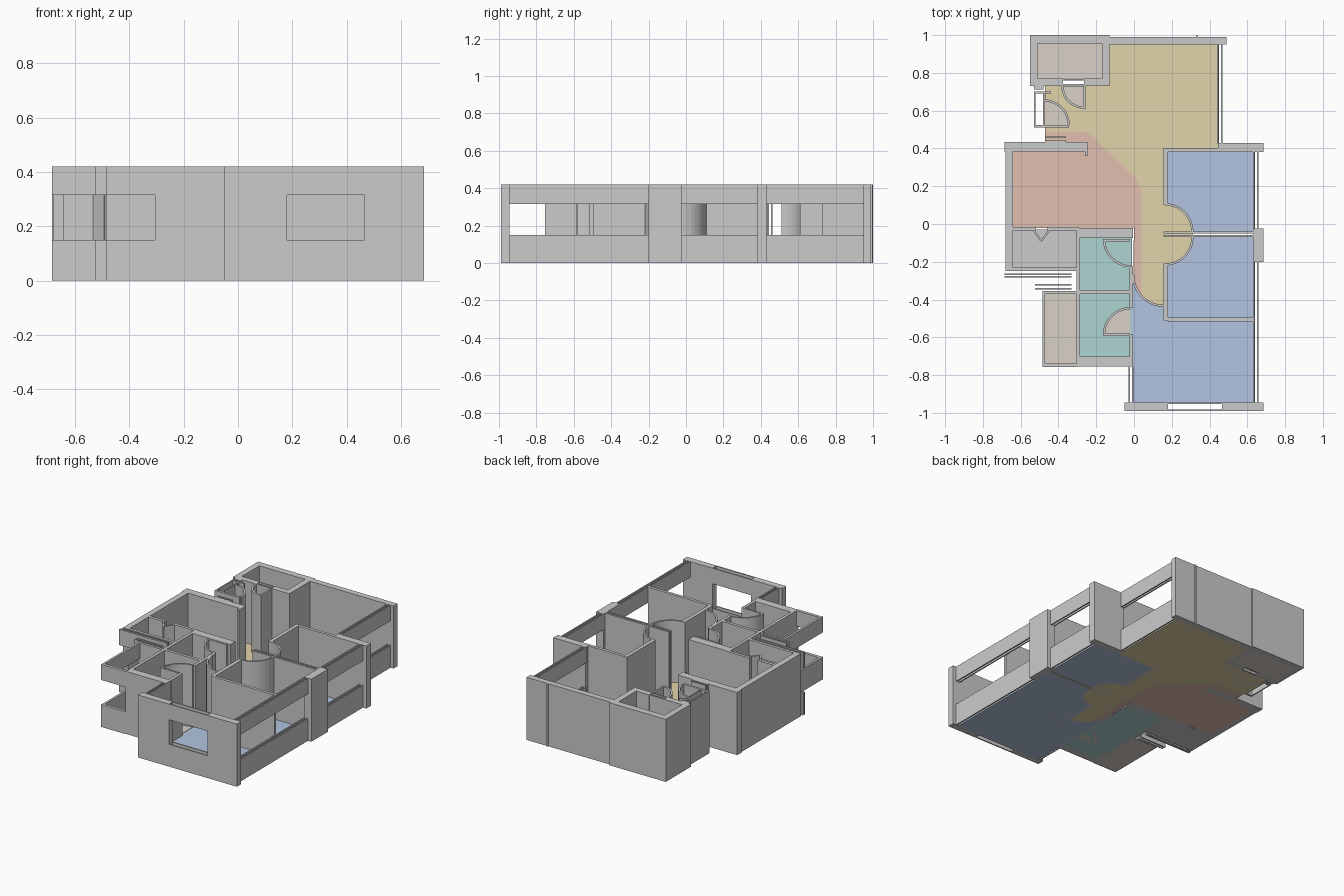
import bpy, bmesh, math
from mathutils import Vector

if "Cube" in bpy.data.objects:
    bpy.data.objects.remove(bpy.data.objects["Cube"])

H = 0.42                       # wall height
BANDS = [(0, 0.15), (0.315, H)]  # sill and lintel of a window wall


def prism(name, pts, z0, z1, mat=None):
    bm = bmesh.new()
    f = bm.faces.new([bm.verts.new((x, y, z0)) for x, y in pts])
    up = bmesh.ops.extrude_face_region(bm, geom=[f])["geom"]
    bmesh.ops.translate(bm, vec=(0, 0, z1 - z0),
                        verts=[v for v in up if isinstance(v, bmesh.types.BMVert)])
    bmesh.ops.recalc_face_normals(bm, faces=bm.faces[:])
    me = bpy.data.meshes.new(name)
    bm.to_mesh(me)
    bm.free()
    ob = bpy.data.objects.new(name, me)
    bpy.context.collection.objects.link(ob)
    if mat:
        me.materials.append(mat)
    return ob


def rect(x0, x1, y0, y1):
    return [(x0, y0), (x1, y0), (x1, y1), (x0, y1)]


def wall(name, x0, x1, y0, y1, z0=0, z1=H):
    return prism(name, rect(x0, x1, y0, y1), z0, z1)


def sheets(name, x0, x1, y0, y1, bands=BANDS, t=0.008):
    # pair of thin parallel panels along the longer direction
    for z0, z1 in bands:
        if x1 - x0 > y1 - y0:
            wall(name, x0, x1, y0, y0 + t, z0, z1)
            wall(name, x0, x1, y1 - t, y1, z0, z1)
        else:
            wall(name, x0, x0 + t, y0, y1, z0, z1)
            wall(name, x1 - t, x1, y0, y1, z0, z1)


def band(name, *r):
    for z0, z1 in BANDS:
        wall(name, *r, z0, z1)


def arc(cx, cy, r, a0, a1, n=10):
    return [(cx + r * math.cos(math.radians(a0 + (a1 - a0) * i / n)),
             cy + r * math.sin(math.radians(a0 + (a1 - a0) * i / n))) for i in range(n + 1)]


def arc_wall(name, cx, cy, r, a0, a1, t=0.012):
    prism(name, arc(cx, cy, r, a0, a1) + arc(cx, cy, r - t, a1, a0), 0, H)


def slant(name, a, b, t=0.01):
    a, b = Vector(a), Vector(b)
    d = (b - a).normalized() * t / 2
    n = Vector((-d.y, d.x))
    prism(name, [a - n, b - n, b + n, a + n], 0, H)


def material(name, *rgb):
    m = bpy.data.materials.new(name)
    m.diffuse_color = (*rgb, 1)
    m.use_nodes = True
    m.node_tree.nodes["Principled BSDF"].inputs["Base Color"].default_value = m.diffuse_color
    return m


tan = material("tan", 0.76, 0.66, 0.40)
red = material("red", 0.76, 0.52, 0.43)
blue = material("blue", 0.45, 0.56, 0.75)
teal = material("teal", 0.42, 0.66, 0.65)
taupe = material("taupe", 0.69, 0.64, 0.58)
stone = material("stone", 0.58, 0.58, 0.56)

# --- floors ---
diag = [(-0.47, 0.49), (-0.25, 0.49), (0.01, 0.24), (0.04, 0.18), (0.04, -0.385)]
up_arc = arc(0.165, -0.04, 0.145, 90, 0)
low_arc = arc(0.165, -0.07, 0.145, 0, -90)
hall_arc = arc(0.16, -0.27, 0.165, 270, 180)
near = [p for p in hall_arc if p[0] > 0.042]
far = [p for p in hall_arc if p[0] <= 0.042]
F = 0.004
prism("living_floor", [(-0.47, 0.73), (-0.13, 0.73), (-0.13, 0.95), (0.45, 0.95), (0.45, 0.39),
      (0.165, 0.39)] + up_arc + low_arc + near + diag[::-1], 0, F, tan)
prism("kitchen_floor", diag + far + [(0, -0.02), (-0.64, -0.02), (-0.64, 0.385),
      (-0.25, 0.385), (-0.25, 0.43), (-0.47, 0.43)], 0, F, red)
prism("bedroom_floor_back", [(0.165, 0.385)] + up_arc + [(0.64, -0.04), (0.64, 0.385)], 0, F, blue)
prism("bedroom_floor_middle", [(0.64, -0.5), (0.64, -0.07)] + low_arc + [(0.165, -0.5)], 0, F, blue)
prism("bedroom_floor_front", [(-0.01, -0.945), (0.64, -0.945), (0.64, -0.5), (0.16, -0.5)]
      + hall_arc + [(-0.01, -0.27)], 0, F, blue)
prism("bath_floor", rect(-0.285, -0.01, -0.705, -0.07), 0, F, teal)
prism("balcony_floor", rect(-0.645, -0.305, -0.235, -0.03), 0, F, stone)
prism("utility_floor", rect(-0.475, -0.3, -0.74, -0.365), 0, F, taupe)
prism("store_floor", rect(-0.51, -0.17, 0.77, 0.955), 0, F, taupe)
for n, cx, cy, r, a in [("entry", -0.475, 0.525, 0.13, 0), ("store", -0.265, 0.73, 0.115, 180),
                        ("bath", -0.02, -0.585, 0.135, 90)]:
    prism(n + "_door_floor", [(cx, cy)] + arc(cx, cy, r, a, a + 90), 0, F + 0.002, taupe)

# --- store room at the back left ---
wall("store_wall_back", -0.55, -0.13, 0.955, 1.0)
wall("store_wall_left", -0.55, -0.51, 0.73, 0.955)
wall("store_wall_right", -0.17, -0.13, 0.73, 0.955)
wall("store_wall_front", -0.51, -0.375, 0.73, 0.77)
wall("store_wall_front", -0.265, -0.17, 0.73, 0.77)
sheets("store_door", -0.375, -0.265, 0.732, 0.768, [(0, H)])

# --- outer walls, back to front on the right ---
wall("back_wall", -0.13, 0.445, 0.95, 0.99)
wall("back_wall_end", 0.445, 0.49, 0.95, 0.99)
wall("back_wall_tick", 0.328, 0.338, 0.99, 0.997)
sheets("living_window", 0.44, 0.468, 0.425, 0.95)
wall("living_bedroom_wall", 0.155, 0.45, 0.382, 0.403)
wall("step_wall", 0.445, 0.685, 0.382, 0.43)
for y0, y1 in [(-0.025, 0.382), (-0.945, -0.2)]:
    sheets("bedroom_window", 0.63, 0.66, y0, y1)
wall("right_column", 0.63, 0.685, -0.2, -0.025)
wall("front_wall", -0.05, 0.18, -0.99, -0.945)
wall("front_wall", 0.465, 0.685, -0.99, -0.945)
sheets("front_window", 0.18, 0.465, -0.99, -0.945)
sheets("side_window", -0.028, -0.003, -0.945, -0.755)

# --- kitchen and balcony on the left ---
wall("kitchen_wall_back", -0.685, -0.245, 0.385, 0.435)
wall("kitchen_wall_nib", -0.26, -0.245, 0.36, 0.385)
wall("kitchen_wall_left", -0.68, -0.64, -0.25, 0.385)
wall("kitchen_wall_front", -0.64, -0.52, -0.035, -0.015)
wall("kitchen_wall_front", -0.46, -0.29, -0.035, -0.015)
slant("folding_door", (-0.53, -0.035), (-0.49, -0.09))
slant("folding_door", (-0.45, -0.035), (-0.49, -0.09))
wall("bath_wall_back", -0.3, -0.005, -0.075, -0.02)
band("balcony_rail", -0.64, -0.305, -0.25, -0.23)
sheets("balcony_window", -0.685, -0.33, -0.283, -0.262)
sheets("duct_window", -0.525, -0.33, -0.348, -0.318)

# --- bathrooms and utility box ---
wall("bath_wall_left", -0.305, -0.285, -0.755, -0.03)
wall("bath_divider", -0.285, -0.005, -0.37, -0.35)
wall("bath_wall_front", -0.285, -0.005, -0.755, -0.702)
wall("bath_wall_right", -0.024, -0.004, -0.445, -0.225)
wall("bath_wall_right", -0.024, -0.004, -0.702, -0.585)
wall("utility_wall_back", -0.485, -0.305, -0.37, -0.355)
band("utility_wall_left", -0.485, -0.47, -0.74, -0.37)
band("utility_wall_front", -0.485, -0.305, -0.758, -0.738)

# --- bedroom partitions ---
wall("bedroom_wall_back", 0.155, 0.18, 0.1, 0.382)
wall("bedroom_wall_middle", 0.155, 0.18, -0.51, -0.21)
sheets("bedroom_partition", 0.155, 0.63, -0.07, -0.04, [(0, H)], 0.011)
wall("bedroom_wall_front", 0.18, 0.63, -0.515, -0.495)

# --- entry porch ---
sheets("entry_window", -0.53, -0.475, 0.525, 0.70, [(0, H)])
wall("entry_wall_front", -0.53, -0.345, 0.51, 0.525)
wall("entry_wall_back", -0.53, -0.44, 0.69, 0.702)
wall("entry_post", -0.53, -0.48, 0.712, 0.73)
sheets("meter_box", -0.47, -0.36, 0.435, 0.462, [(0, H)])

# --- swing walls of the doors ---
for n, cx, cy, r, a in [
    ("entry", -0.475, 0.525, 0.135, 0), ("store", -0.265, 0.73, 0.12, 180),
    ("bath_front", -0.02, -0.585, 0.145, 90), ("bath_back", -0.015, -0.08, 0.15, 180),
    ("hall", 0.16, -0.27, 0.17, 180), ("bedroom_back", 0.165, -0.04, 0.15, 0),
    ("bedroom_middle", 0.165, -0.07, 0.15, 270)]:
    arc_wall(n + "_door_swing", cx, cy, r, a, a + 90)
wall("store_door_leaf", -0.27, -0.258, 0.61, 0.73)
wall("bath_door_leaf", -0.165, -0.02, -0.592, -0.58)
wall("bath_back_door_leaf", -0.165, -0.02, -0.092, -0.08)
